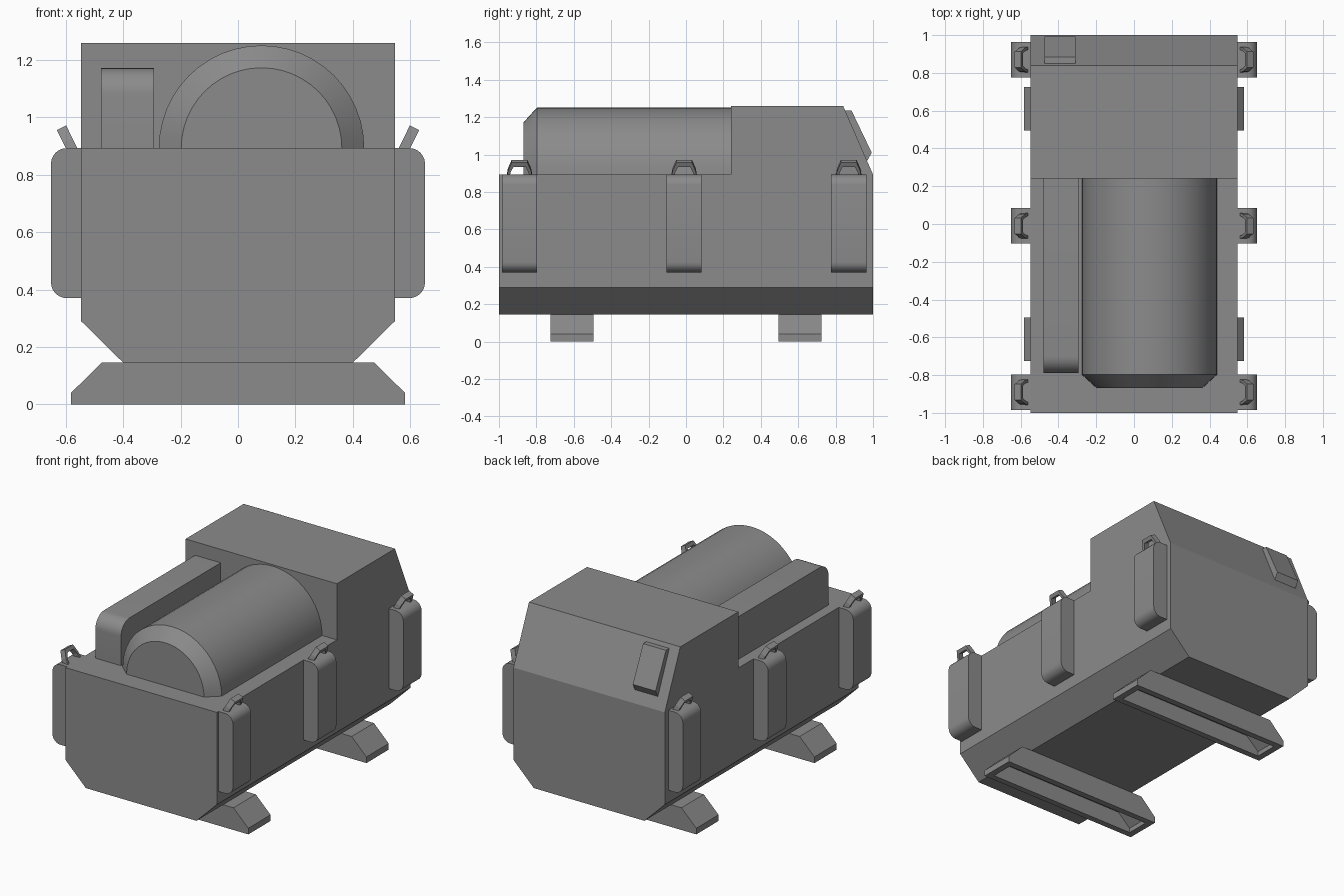
import bpy, bmesh, math
from mathutils import Vector

if "Cube" in bpy.data.objects:
    bpy.data.objects.remove(bpy.data.objects["Cube"])

grey = bpy.data.materials.new("plain grey")
grey.diffuse_color = (0.26, 0.26, 0.26, 1)
grey.use_nodes = True
grey.node_tree.nodes["Principled BSDF"].inputs["Base Color"].default_value = grey.diffuse_color


def finish(name, bm, smooth=False):
    bmesh.ops.recalc_face_normals(bm, faces=bm.faces[:])
    me = bpy.data.meshes.new(name)
    bm.to_mesh(me)
    bm.free()
    me.materials.append(grey)
    ob = bpy.data.objects.new(name, me)
    bpy.context.collection.objects.link(ob)
    if smooth:
        bpy.ops.object.select_all(action='DESELECT')
        ob.select_set(True)
        bpy.context.view_layer.objects.active = ob
        bpy.ops.object.shade_smooth_by_angle(angle=math.radians(30))
    return ob


def prism(name, pts, axis, a, b, smooth=False):
    """Extrude a profile: (x, z) points along y, or (y, z) points along x."""
    bm = bmesh.new()
    place = (lambda p, t: (p[0], t, p[1])) if axis == 'y' else (lambda p, t: (t, p[0], p[1]))
    ends = [[bm.verts.new(place(p, t)) for p in pts] for t in (a, b)]
    for e in ends:
        bm.faces.new(e)
    n = len(pts)
    for i in range(n):
        j = (i + 1) % n
        bm.faces.new((ends[0][i], ends[0][j], ends[1][j], ends[1][i]))
    return finish(name, bm, smooth)


def arc(cx, cz, r, a0, a1, n):
    return [(cx + r * math.cos(math.radians(a0 + (a1 - a0) * i / n)),
             cz + r * math.sin(math.radians(a0 + (a1 - a0) * i / n))) for i in range(n + 1)]


# Main hull with chamfered bottom edges
prism("hull", [(-.40, .145), (.40, .145), (.547, .29), (.547, .893),
               (-.547, .893), (-.547, .29)], 'y', -1, 1)

# Raised rear housing with sloping back
prism("rear_housing", [(.24, .893), (1, .893), (.84, 1.26), (.24, 1.26)], 'x', -.547, .547)

# Small hatch plate on the sloping back
prism("slope_hatch", [(.845, 1.235), (.885, 1.235), (.993, 1.01), (.968, .965)], 'x', -.475, -.31)

# Half-round tank with chamfered front rim
bm = bmesh.new()
rings = []
for y, r in ((-.868, .28), (-.797, .358), (.24, .358)):
    rings.append([bm.verts.new((x, y, z)) for x, z in arc(.082, .893, r, 0, 180, 24)])
for r0, r1 in zip(rings, rings[1:]):
    for i in range(24):
        bm.faces.new((r0[i], r0[i + 1], r1[i + 1], r1[i]))
    bm.faces.new((r0[0], r1[0], r1[-1], r0[-1]))
bm.faces.new(rings[0])
bm.faces.new(rings[-1])
finish("half_round_tank", bm, True)

# Side duct with rounded front top edge
prism("side_duct", [(.24, .893), (.24, 1.172)] + arc(-.70, 1.082, .09, 90, 180, 8)
      + [(-.79, .893)], 'x', -.478, -.293, True)


# Hollow skid feet: tapered block with a tapered pocket underneath
def foot(name, yc):
    bm = bmesh.new()

    def ring(hx, hy, z):
        return [bm.verts.new((sx * hx, yc + sy * hy, z))
                for sx, sy in ((1, 1), (-1, 1), (-1, -1), (1, -1))]
    rs = [ring(.475, .115, .145), ring(.582, .115, .04), ring(.582, .115, 0),
          ring(.54, .075, 0), ring(.54, .075, .03), ring(.45, .075, .11)]
    for r0, r1 in zip(rs, rs[1:]):
        for i in range(4):
            j = (i + 1) % 4
            bm.faces.new((r0[i], r0[j], r1[j], r1[i]))
    bm.faces.new(rs[0])
    bm.faces.new(rs[-1])
    finish(name, bm)


foot("front_foot", -.61)
foot("rear_foot", .61)

# Side posts with rounded outer edges, each carrying a tilted lifting loop
R = .055
post = [(.54, .37)] + arc(.652 - R, .37 + R, R, -90, 0, 6) \
    + arc(.652 - R, .893 - R, R, 0, 90, 6) + [(.54, .893)]
outer = [(-.07, 0), (-.062, .05), (-.042, .10), (.042, .10), (.062, .05), (.07, 0)]
inner = [(-.055, 0), (-.048, .042), (-.032, .076), (.032, .076), (.048, .042), (.055, 0)]
up = Vector((.44, 0, .90))
out = Vector((.90, 0, -.44))


def loop(name, side, yc):
    bm = bmesh.new()

    def row(pts, depth):
        vs = []
        for y, h in pts:
            p = Vector((.555, yc + y, .882)) + up * h + out * depth
            vs.append(bm.verts.new((p.x * side, p.y, p.z)))
        return vs
    rows = [row(outer, 0), row(outer, .036), row(inner, .036), row(inner, 0)]
    for k in range(4):
        a, b = rows[k], rows[(k + 1) % 4]
        for i in range(5):
            bm.faces.new((a[i], a[i + 1], b[i + 1], b[i]))
    for i in (0, 5):
        bm.faces.new([r[i] for r in rows])
    finish(name, bm)


for side, sname in ((1, "right"), (-1, "left")):
    for yc, pname in ((-.89, "front"), (-.01, "middle"), (.87, "rear")):
        prism(f"{sname}_{pname}_post", [(side * x, z) for x, z in post], 'y',
              yc - .094, yc + .094, True)
        loop(f"{sname}_{pname}_lifting_loop", side, yc)
